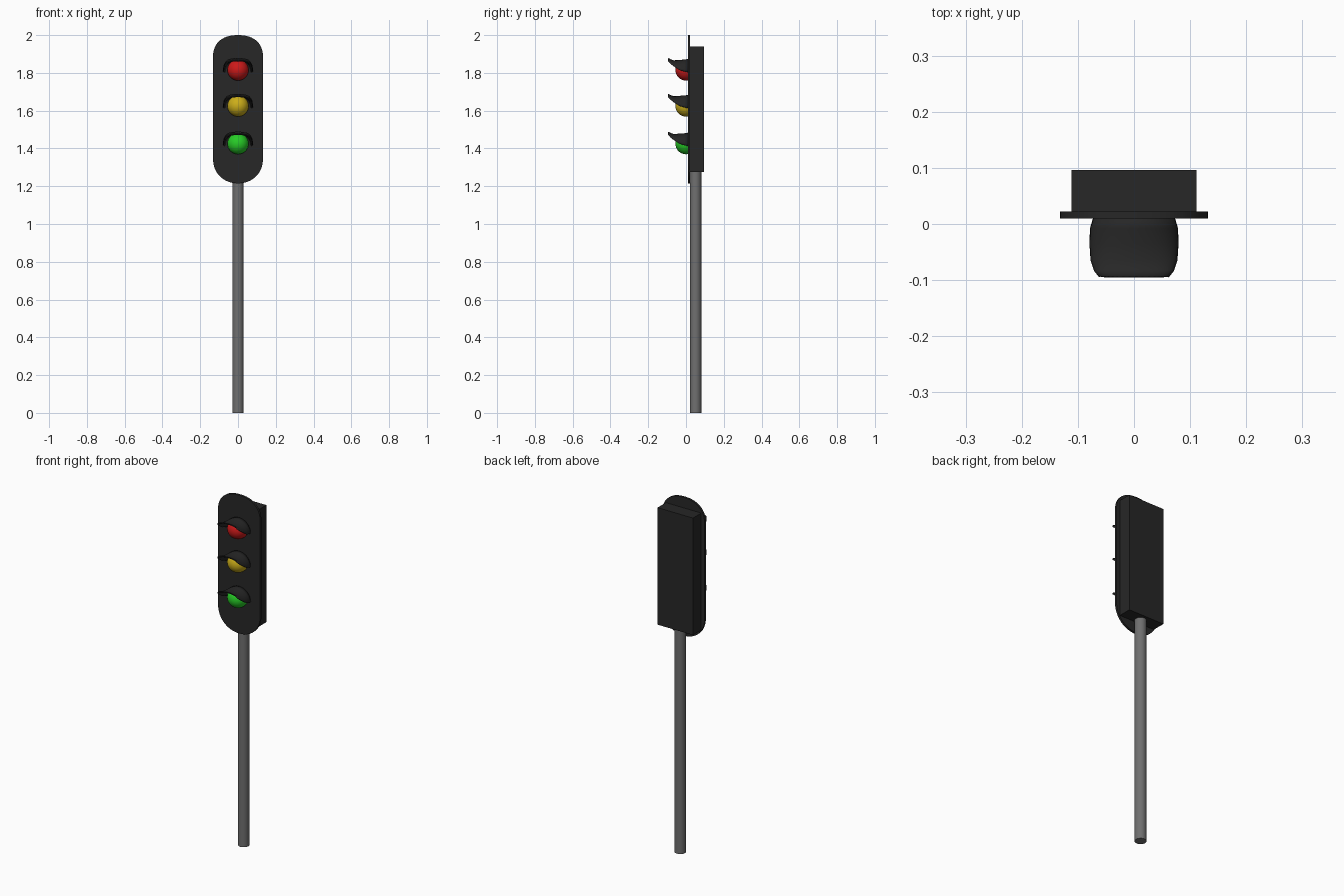
import bpy, bmesh
from math import sin, cos, pi, radians

if "Cube" in bpy.data.objects:
    bpy.data.objects.remove(bpy.data.objects["Cube"])


def material(name, rgb):
    m = bpy.data.materials.new(name)
    m.diffuse_color = (*rgb, 1)
    m.use_nodes = True
    m.node_tree.nodes["Principled BSDF"].inputs["Base Color"].default_value = m.diffuse_color
    return m


BLACK = material("black_housing", (0.02, 0.02, 0.02))
STEEL = material("grey_steel", (0.16, 0.16, 0.16))


def finish(obj, name, mat, smooth=True):
    obj.name = name
    obj.data.materials.append(mat)
    bpy.ops.object.select_all(action='DESELECT')
    obj.select_set(True)
    bpy.context.view_layer.objects.active = obj
    if smooth:
        bpy.ops.object.shade_smooth_by_angle(angle=radians(35))
    return obj


def mesh_object(bm, name):
    bmesh.ops.recalc_face_normals(bm, faces=bm.faces)
    me = bpy.data.meshes.new(name)
    bm.to_mesh(me)
    bm.free()
    obj = bpy.data.objects.new(name, me)
    bpy.context.collection.objects.link(obj)
    return obj


# Pole
bpy.ops.mesh.primitive_cylinder_add(vertices=32, radius=0.03, depth=1.28, location=(0, 0.051, 0.64))
finish(bpy.context.object, "pole", STEEL)

# Housing box behind the plate
bpy.ops.mesh.primitive_cube_add(size=1, location=(0, 0.058, 1.608))
bpy.context.object.scale = (0.222, 0.077, 0.664)
finish(bpy.context.object, "signal_housing", BLACK, False)


# Rounded backing plate: squarish arc on top, rounder arc below
def end_arc(z, height, power, start):
    pts = []
    for i in range(25):
        a = start + pi * i / 24
        c, s = cos(a), sin(a)
        x = 0.132 * abs(c) ** (2 / power) * (1 if c > 0 else -1)
        dz = height * abs(s) ** (2 / power) * (1 if start == 0 else -1)
        pts.append((x, z + dz))
    return pts


bm = bmesh.new()
outline = end_arc(1.885, 0.115, 2.3, 0) + end_arc(1.345, 0.13, 2.1, pi)
face = bm.faces.new([bm.verts.new((x, 0.010, z)) for x, z in outline])
ext = bmesh.ops.extrude_face_region(bm, geom=[face])
bmesh.ops.translate(bm, vec=(0, 0.012, 0), verts=[v for v in ext["geom"] if isinstance(v, bmesh.types.BMVert)])
finish(mesh_object(bm, "backing_plate"), "backing_plate", BLACK)


# Hood sections: depth y, half width, side edge height, crown height (from lens centre)
HOOD = [(0.012, 0.070, -0.012, 0.056),
        (-0.008, 0.076, -0.008, 0.053),
        (-0.035, 0.077, 0.000, 0.051),
        (-0.065, 0.075, 0.020, 0.049),
        (-0.083, 0.069, 0.034, 0.055),
        (-0.094, 0.060, 0.046, 0.062)]


def hood(name, zc):
    bm = bmesh.new()
    rows = []
    for y, w, low, top in HOOD:
        rows.append([bm.verts.new((w * cos(pi * i / 16), y, zc + low + (top - low) * sin(pi * i / 16)))
                     for i in range(17)])
    for a, b in zip(rows, rows[1:]):
        for i in range(16):
            bm.faces.new((a[i], a[i + 1], b[i + 1], b[i]))
    obj = mesh_object(bm, name)
    mod = obj.modifiers.new("thickness", 'SOLIDIFY')
    mod.thickness = 0.005
    mod.offset = 0
    finish(obj, name, BLACK)


# Lenses with hoods
for colour, rgb, z in (("red", (0.6, 0.01, 0.01), 1.815),
                       ("yellow", (0.6, 0.42, 0.01), 1.625),
                       ("green", (0.02, 0.6, 0.02), 1.425)):
    bpy.ops.mesh.primitive_uv_sphere_add(segments=32, ring_count=16, radius=0.056, location=(0, 0, z))
    lens = bpy.context.object
    # keep only the front of the ball, ending inside the plate
    bm = bmesh.new()
    bm.from_mesh(lens.data)
    bmesh.ops.bisect_plane(bm, geom=bm.verts[:] + bm.edges[:] + bm.faces[:],
                           plane_co=(0, 0.014, 0), plane_no=(0, 1, 0), clear_outer=True)
    bm.to_mesh(lens.data)
    bm.free()
    finish(lens, colour + "_lens", material(colour + "_glass", rgb))
    hood(colour + "_hood", z)
